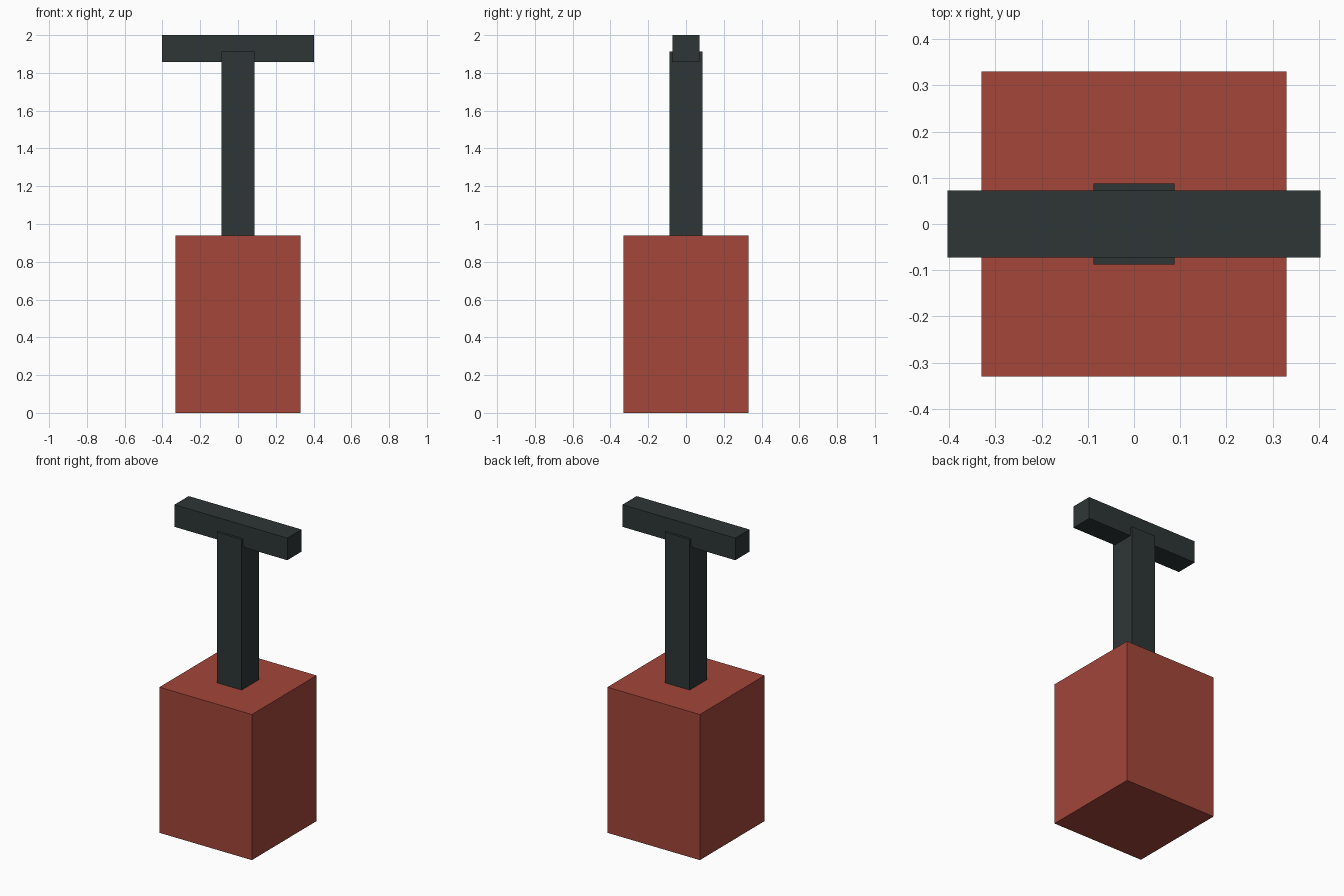
import bpy

if "Cube" in bpy.data.objects:
    bpy.data.objects.remove(bpy.data.objects["Cube"])


def material(name, rgb):
    m = bpy.data.materials.new(name)
    m.diffuse_color = (*rgb, 1.0)
    m.use_nodes = True
    m.node_tree.nodes["Principled BSDF"].inputs["Base Color"].default_value = m.diffuse_color
    return m


def box(name, size_x, size_y, z0, z1, mat):
    """Box centred on the z axis, spanning z0 to z1."""
    bpy.ops.mesh.primitive_cube_add(size=1, location=(0, 0, (z0 + z1) / 2))
    ob = bpy.context.object
    ob.name = name
    ob.scale = (size_x, size_y, z1 - z0)
    bpy.ops.object.transform_apply(location=False, rotation=False, scale=True)
    ob.data.materials.append(mat)
    return ob


red = material("brick_red", (0.366, 0.061, 0.042))
dark = material("dark_slate", (0.027, 0.037, 0.036))

# Plunger: solid base block, upright shaft and crossbar handle
box("base_block", 0.66, 0.66, 0.0, 0.94, red)
box("shaft", 0.175, 0.175, 0.94, 1.912, dark)
box("handle_bar", 0.806, 0.145, 1.857, 2.0, dark)
